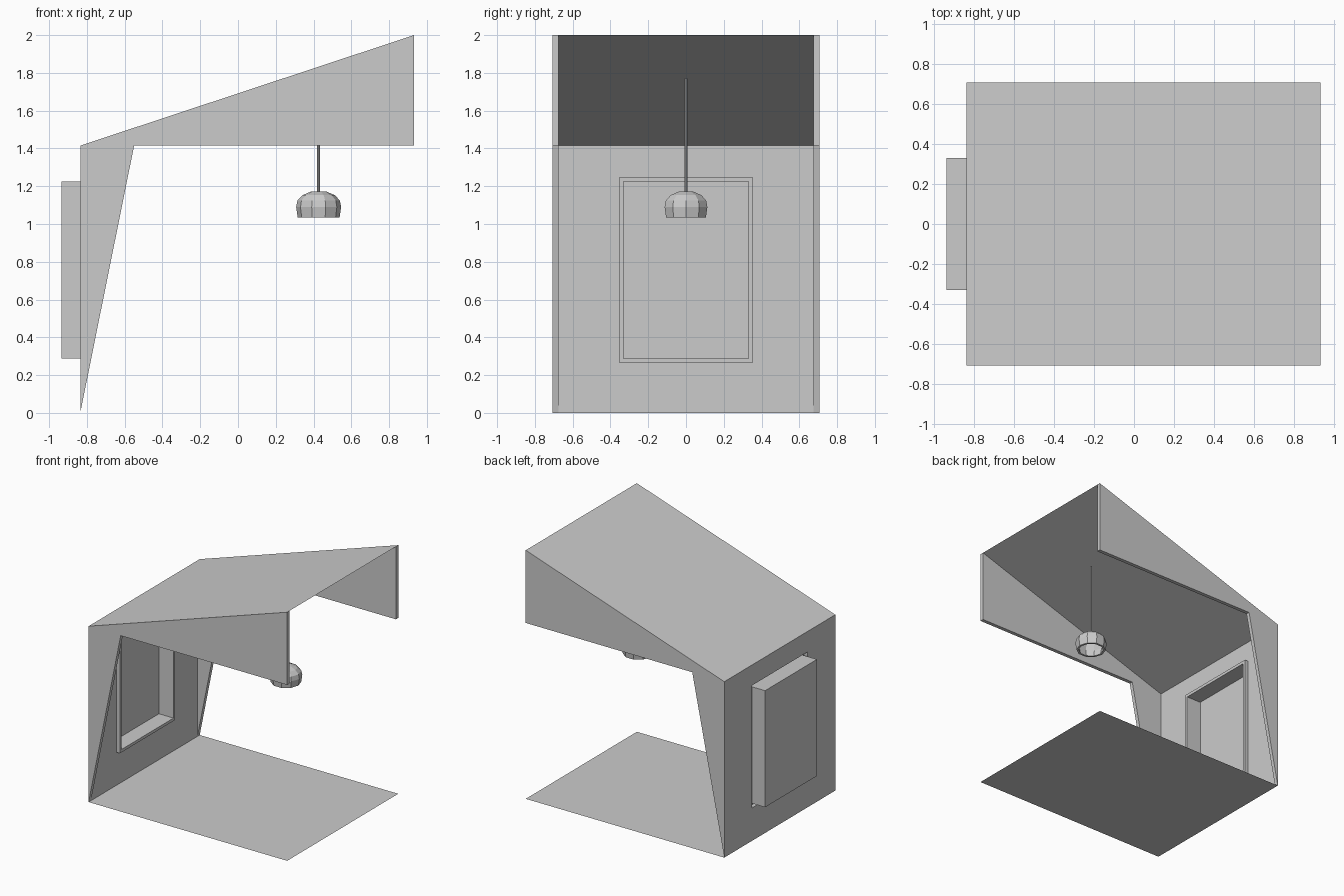
import bpy, math

if "Cube" in bpy.data.objects:
    bpy.data.objects.remove(bpy.data.objects["Cube"])

X0, X1, HY = -0.835, 0.932, 0.706      # back wall, open front, half width
EAVE, TOP, T = 1.415, 2.0, 0.03        # wall height, roof peak, side thickness


def make(name, verts, faces):
    mesh = bpy.data.meshes.new(name)
    mesh.from_pydata(verts, [], faces)
    obj = bpy.data.objects.new(name, mesh)
    bpy.context.collection.objects.link(obj)
    return obj


def loft(name, rings, cap_start=False, cap_end=False):
    """Join closed rings of equal point count with quads."""
    n = len(rings[0])
    verts = [p for r in rings for p in r]
    faces = [(i * n + j, i * n + (j + 1) % n, (i + 1) * n + (j + 1) % n, (i + 1) * n + j)
             for i in range(len(rings) - 1) for j in range(n)]
    if cap_start:
        faces.append(tuple(reversed(range(n))))
    if cap_end:
        faces.append(tuple(range(len(verts) - n, len(verts))))
    return make(name, verts, faces)


def rect(x, hy, z0, z1):
    return [(x, -hy, z0), (x, hy, z0), (x, hy, z1), (x, -hy, z1)]


def circle(r, z, n, cx):
    return [(cx + r * math.cos(2 * math.pi * i / n),
             r * math.sin(2 * math.pi * i / n), z) for i in range(n)]


# floor and sloping roof: thin sheets
make("floor", [(X0, -HY, 0), (X1, -HY, 0), (X1, HY, 0), (X0, HY, 0)], [(0, 1, 2, 3)])
make("roof", [(X0, -HY, EAVE), (X1, -HY, TOP), (X1, HY, TOP), (X0, HY, EAVE)], [(0, 1, 2, 3)])

# back wall with raised inner trim and a window niche pushed outwards
trim = X0 + 0.03
loft("back_wall_with_niche", [
    rect(X0, HY, 0, EAVE),
    rect(X0, 0.352, 0.265, 1.25),
    rect(trim, 0.352, 0.265, 1.25),
    rect(trim, 0.33, 0.288, 1.226),
    rect(-0.935, 0.33, 0.288, 1.226)], cap_end=True)

# cut-away side walls
profile = [(X0, 0), (-0.55, EAVE), (X1, EAVE), (X1, TOP), (X0, EAVE)]
for name, s in (("front_side_wall", -1), ("rear_side_wall", 1)):
    a, b = sorted((s * HY, s * (HY - T)))
    loft(name, [[(x, y, z) for x, z in profile] for y in (b, a)], True, True)

# hanging lamp: ten-sided hollow shade and thin cord
LX = 0.427
shade = [(0.09, 1.14), (0.105, 1.09), (0.094, 1.035), (0.111, 1.035),
         (0.119, 1.09), (0.112, 1.125), (0.085, 1.153), (0.04, 1.172)]
loft("lamp_shade", [circle(r, z, 10, LX) for r, z in shade], True, True)
loft("lamp_cord", [circle(0.008, z, 8, LX) for z in (1.165, 1.77)], True, True)
